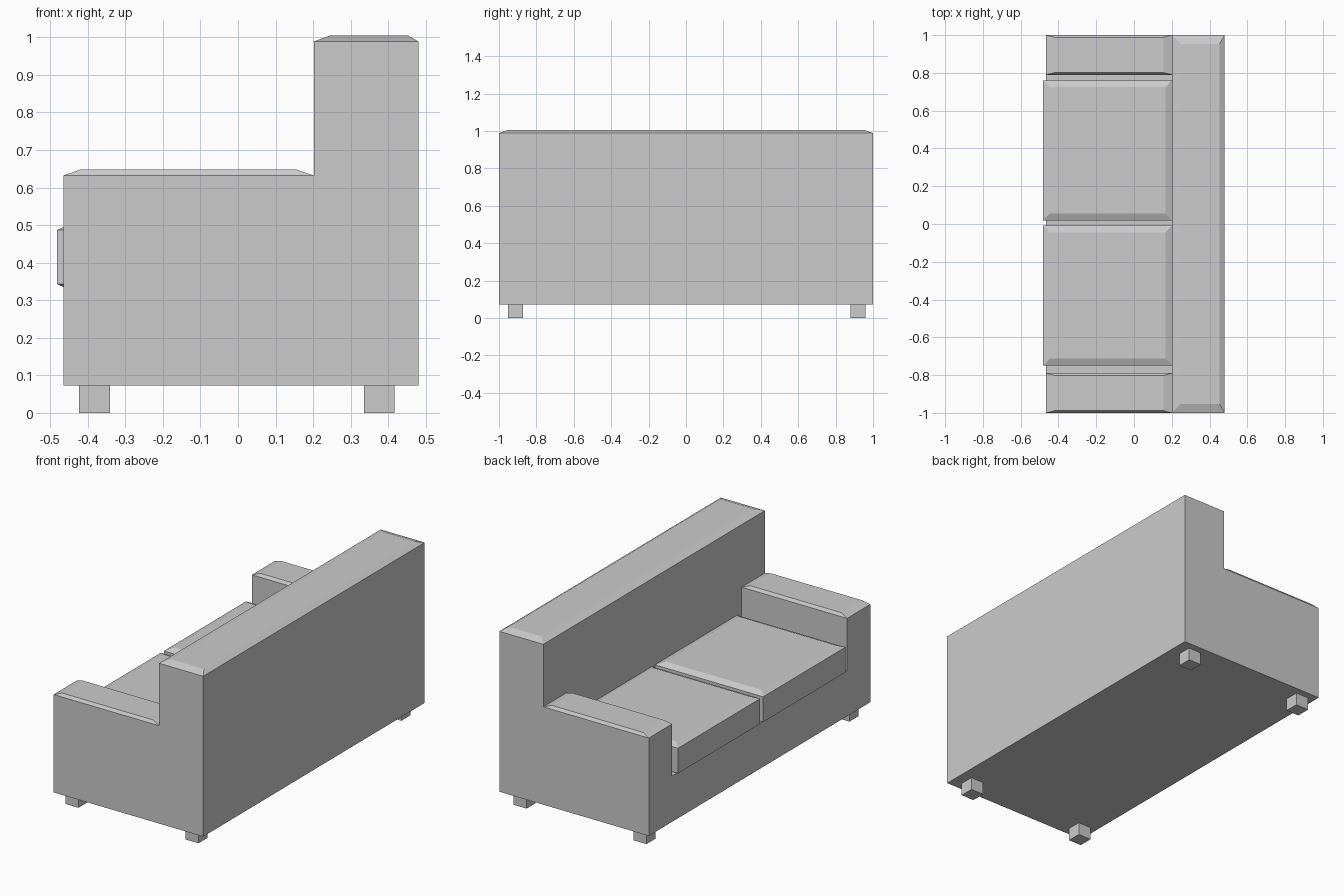
import bpy, bmesh
from mathutils import Vector

if "Cube" in bpy.data.objects:
    bpy.data.objects.remove(bpy.data.objects["Cube"])

X_FRONT, X_MID, X_BACK = -0.465, 0.202, 0.48
Z_BASE, Z_DECK, Z_ARM, Z_TOP = 0.073, 0.335, 0.632, 0.989
ARM_IN, RISE = 0.79, 0.016


def finish(name, bm):
    bmesh.ops.recalc_face_normals(bm, faces=bm.faces)
    mesh = bpy.data.meshes.new(name)
    bm.to_mesh(mesh)
    bm.free()
    obj = bpy.data.objects.new(name, mesh)
    bpy.context.collection.objects.link(obj)


def prism(profile, direction):
    """Extrude a closed profile along a direction."""
    bm = bmesh.new()
    face = bm.faces.new([bm.verts.new(p) for p in profile])
    ext = bmesh.ops.extrude_face_region(bm, geom=[face], use_keep_orig=True)
    verts = [g for g in ext["geom"] if isinstance(g, bmesh.types.BMVert)]
    bmesh.ops.translate(bm, verts=verts, vec=direction)
    bmesh.ops.recalc_face_normals(bm, faces=bm.faces)
    return bm


def box(x0, x1, y0, y1, z0, z1):
    return prism([(x0, y0, z0), (x1, y0, z0), (x1, y1, z0), (x0, y1, z0)], (0, 0, z1 - z0))


def puff(bm, z, left, right, dy, rise):
    """Raise each flat face at height z into a shallow padded top (or bottom)."""
    for face in [f for f in bm.faces if abs(f.normal.z) > 0.9
                 and abs(f.calc_center_median().z - z) < 1e-4]:
        mid = face.calc_center_median()
        new = bmesh.ops.extrude_discrete_faces(bm, faces=[face])["faces"][0]
        for v in new.verts:
            v.co += Vector((left if v.co.x < mid.x else -right,
                            dy if v.co.y < mid.y else -dy, rise))


# Base and both arms: one U-shaped profile run from front to back
u = [(-1, Z_BASE), (1, Z_BASE), (1, Z_ARM), (ARM_IN, Z_ARM),
     (ARM_IN, Z_DECK), (-ARM_IN, Z_DECK), (-ARM_IN, Z_ARM), (-1, Z_ARM)]
frame = prism([(X_FRONT, y, z) for y, z in u], (X_MID - X_FRONT, 0, 0))
puff(frame, Z_ARM, 0.045, 0.047, 0.012, RISE)
finish("base_and_arms", frame)

# Backrest
back = box(X_MID, X_BACK, -1, 1, Z_BASE, Z_TOP)
puff(back, Z_TOP, 0.043, 0.027, 0.046, RISE)
finish("backrest", back)

# Two seat cushions, padded above and below
for side, y0, y1 in (("right", -0.75, -0.008), ("left", 0.019, 0.761)):
    cushion = box(-0.482, X_MID, y0, y1, 0.343, 0.487)
    puff(cushion, 0.487, 0.036, 0.036, 0.037, RISE)
    puff(cushion, 0.343, 0.036, 0.036, 0.037, -RISE)
    finish("seat_cushion_" + side, cushion)

# Four block legs
for end, x in (("front", -0.382), ("back", 0.376)):
    for side, y in (("right", -0.912), ("left", 0.92)):
        finish(f"{end}_{side}_leg", box(x - 0.041, x + 0.041, y - 0.041, y + 0.041, 0, Z_BASE))
